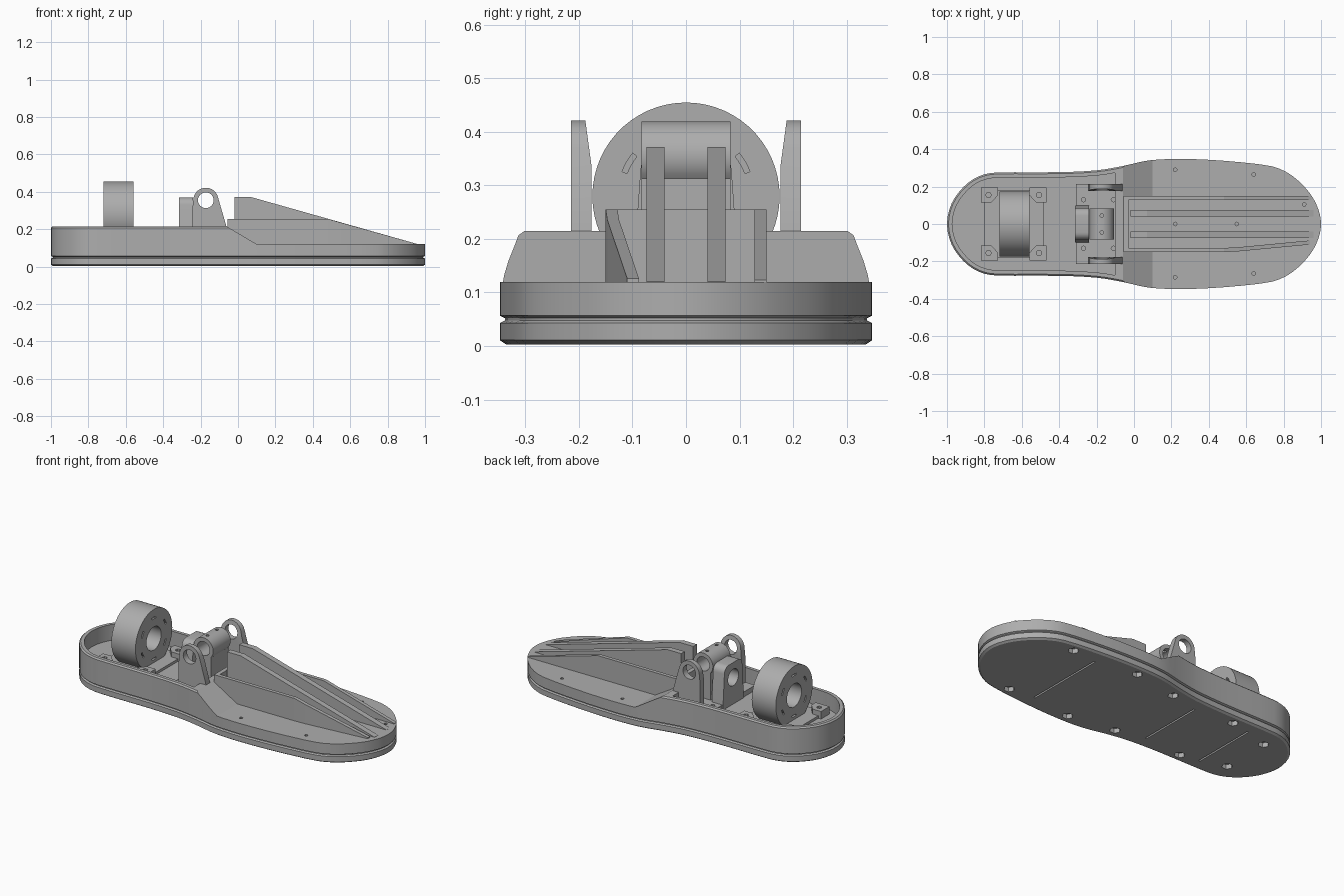
import bpy, bmesh, math
from mathutils import Vector

if "Cube" in bpy.data.objects:
    bpy.data.objects.remove(bpy.data.objects["Cube"])

GREY = bpy.data.materials.new("plain grey")
GREY.use_nodes = True
GREY.diffuse_color = (0.42, 0.42, 0.42, 1)
GREY.node_tree.nodes["Principled BSDF"].inputs["Base Color"].default_value = GREY.diffuse_color


def loft(name, rings):
    """Closed solid through rings that share a point count."""
    bm = bmesh.new()
    loops = [[bm.verts.new(p) for p in r] for r in rings]
    n = len(loops[0])
    for a, b in zip(loops, loops[1:]):
        for i in range(n):
            j = (i + 1) % n
            bm.faces.new((a[i], a[j], b[j], b[i]))
    bm.faces.new(loops[0][::-1])
    bm.faces.new(loops[-1])
    bmesh.ops.recalc_face_normals(bm, faces=bm.faces)
    mesh = bpy.data.meshes.new(name)
    bm.to_mesh(mesh)
    bm.free()
    mesh.materials.append(GREY)
    ob = bpy.data.objects.new(name, mesh)
    bpy.context.collection.objects.link(ob)
    return ob


def prism(name, pts, axis, lo, hi):
    """Extrude a 2D profile along an axis."""
    place = {"x": lambda u, v, w: (w, u, v),
             "y": lambda u, v, w: (u, w, v),
             "z": lambda u, v, w: (u, v, w)}[axis]
    return loft(name, [[place(u, v, w) for u, v in pts] for w in (lo, hi)])


def box(name, x0, x1, y0, y1, z0, z1):
    return prism(name, [(x0, y0), (x1, y0), (x1, y1), (x0, y1)], "z", z0, z1)


def arc(cu, cv, r, a0, a1, n):
    steps = [math.radians(a0 + (a1 - a0) * i / n) for i in range(n + 1)]
    return [(cu + r * math.cos(a), cv + r * math.sin(a)) for a in steps]


def circle(cu, cv, r, n=24):
    return arc(cu, cv, r, 0, 360, n)[:-1]


def cut(ob, cutters):
    for c in cutters:
        mod = ob.modifiers.new("cut", "BOOLEAN")
        mod.operation = "DIFFERENCE"
        mod.solver = "EXACT"
        mod.object = c
        bpy.context.view_layer.objects.active = ob
        bpy.ops.object.modifier_apply(modifier=mod.name)
        bpy.data.objects.remove(c)


def smooth(ob):
    bpy.ops.object.select_all(action="DESELECT")
    ob.select_set(True)
    bpy.context.view_layer.objects.active = ob
    bpy.ops.object.shade_smooth_by_angle(angle=math.radians(28))


# Foot outline: smooth curve through half-width stations, mirrored
half = [(-1, 0), (-.975, .11), (-.91, .2), (-.83, .255), (-.74, .275), (-.4, .277),
        (-.2, .287), (-.06, .31), (.08, .34), (.25, .348), (.48, .338), (.74, .308),
        (.85, .255), (.94, .165), (.985, .08), (1, 0)]
ctrl = [Vector(p) for p in half + [(x, -y) for x, y in half[-2:0:-1]]]
outline = []
for i in range(len(ctrl)):
    p0, p1, p2, p3 = (ctrl[(i + k) % len(ctrl)] for k in (-1, 0, 1, 2))
    for t in (0, 1 / 3, 2 / 3):
        m1, m2 = (p2 - p0) / 2, (p3 - p1) / 2
        d = p2 - p1
        m1 = m1 * min(1, d.length / max(m1.length, 1e-6))
        m2 = m2 * min(1, d.length / max(m2.length, 1e-6))
        outline.append(p1 * (2*t**3 - 3*t*t + 1) + m1 * (t**3 - 2*t*t + t)
                       + p2 * (3*t*t - 2*t**3) + m2 * (t**3 - t*t))


def inset(d):
    out = []
    for i, p in enumerate(outline):
        t = (outline[(i + 1) % len(outline)] - outline[i - 1]).normalized()
        out.append((p.x + t.y * d, p.y - t.x * d))
    return out


# Hull with the seam groove between sole and upper
FLOOR, RIM = .12, .215
layers = [(.012, .003), (0, .011), (0, .043), (.01, .048), (.01, .052), (0, .057),
          (0, RIM - .008), (.008, RIM)]
hull = loft("foot_hull", [[(x, y, z) for x, y in inset(d)] for d, z in layers])

# Toe deck with its slope, heel tray and the channel under the ribs
slope = prism("slope_cutter", [(-.06, RIM), (.1, FLOOR), (1.2, FLOOR), (1.2, .4), (-.06, .4)],
              "y", -.6, .6)
tray_pts = [(min(x, -.085), y) for x, y in inset(.028) if x < -.06]
tray = prism("tray_cutter", tray_pts, "z", FLOOR, .4)
channel = box("channel_cutter", -.05, .2, -.15, .15, FLOOR, .4)
cut(hull, [slope, tray, channel])

# Screw holes in the deck, sockets and grooves in the sole
deck = [(.22, .29), (.22, -.285), (.64, .265), (.64, -.265), (.22, 0), (.55, 0), (.91, .105)]
sole = deck[:4] + [(-.07, .24), (-.07, -.24), (-.77, .15), (-.77, -.15), (-.5, .22), (-.5, -.22)]
holes = [prism("screw_cutter", circle(x, y, .01, 8), "z", .1, .2) for x, y in deck]
holes += [prism("socket_cutter", circle(x, y, .03, 6), "z", -.05, .03) for x, y in sole]
for x, w in ((.48, .25), (-.25, .2), (-.62, .2)):
    holes.append(box("groove_cutter", x - .005, x + .005, -w, w, -.05, .012))
cut(hull, holes)
smooth(hull)

# Ramp ribs: two tall inner ribs, two lower outer ribs, one rear wall
def ramp(x):
    return .37 - (x - .07) * .28

for side, y in (("left", .057), ("right", -.057)):
    prism(side + "_tall_rib", [(-.02, FLOOR), (.96, FLOOR), (.96, ramp(.96)), (.07, .372),
                               (-.02, .372)], "y", y - .017, y + .017)


def outer_rib(name, path, t):
    rings = []
    for x, y in path:
        top = min(.255, ramp(x))
        rings.append([(x, y, FLOOR - .01), (x, y + t, FLOOR - .01), (x, y + t, top), (x, y, top)])
    return loft(name, rings)

knee = .07 + (.37 - .255) / .28
outer_rib("left_outer_rib", [(-.05, .128), (knee, .128), (.95, .128)], .022)
outer_rib("right_outer_rib", [(-.05, -.15), (knee, -.15), (.55, -.147), (.94, -.11)], .022)
box("rib_rear_wall", -.055, -.03, -.15, .15, FLOOR - .01, .255)

# Heel bearing: base plate, four screw pads and a round housing
box("heel_base", -.8, -.48, -.18, .18, FLOOR - .01, .135)
for sx in (-1, 1):
    for sy in (-1, 1):
        cx, cy = -.643 + sx * .135, sy * .155
        a, b = .04 * sx, .04 * sy
        pad = prism("heel_screw_pad", [(cx + a, cy + b), (cx - 1.3 * a, cy + b),
                                       (cx - 1.3 * a, cy), (cx - .4 * a, cy - b),
                                       (cx + a, cy - b)], "z", FLOOR - .01, .165)
        cut(pad, [prism("pad_cutter", circle(cx, cy, .014, 8), "z", .13, .2)])

housing = prism("heel_bearing_housing", arc(0, .28, .175, -66, 246, 52), "x", -.72, -.56)
bores = [prism("bore_cutter", circle(0, .28, .07), "x", -1, -.3)]
for k in range(6):
    a = 60 * k + 30
    ring = arc(0, .28, .128, a - 9, a + 9, 4) + arc(0, .28, .118, a + 9, a - 9, 4)
    for lo, hi in ((-.75, -.705), (-.575, -.53)):
        bores.append(prism("slot_cutter", ring, "x", lo, hi))
cut(housing, bores)
smooth(housing)

# Ankle: base plate, two lugs, cross barrel and rear bearing block
PX, PZ = -.172, .355
ankle = box("ankle_base", -.31, -.07, -.215, .215, FLOOR - .01, .15)
cut(ankle, [prism("base_cutter", circle(x, y, .012, 8), "z", .13, .2)
            for x in (-.27, -.11) for y in (-.13, .13)])

lug_pts = [(-.245, FLOOR), (-.062, FLOOR), (-.062, RIM)] + arc(PX, PZ, .067, 15, 180, 14) + [(-.245, .3)]
for side, s in (("left", 1), ("right", -1)):
    lug = prism(side + "_ankle_lug", lug_pts, "y", s * .177, s * .215)
    taper = prism("taper_cutter", [(s * .1, .34), (s * .177, .34), (s * .192, .45), (s * .1, .45)],
                  "x", -.4, 0)
    cut(lug, [prism("pin_cutter", circle(PX, PZ, .042), "y", -.4, .4), taper])
    smooth(lug)

barrel = prism("ankle_cross_barrel", arc(PX, PZ, .065, -40, 220, 28)
               + [(-.222, FLOOR), (-.122, FLOOR)], "y", -.083, .083)
cut(barrel, [prism("pin_cutter", circle(PX, PZ, .042), "y", -.4, .4)]
    + [prism("oil_hole_cutter", circle(PX, y, .01, 8), "z", PZ, .5) for y in (-.045, .045)])
smooth(barrel)

block = prism("ankle_rear_block", [(-.1, FLOOR), (.1, FLOOR), (.085, .33)]
              + arc(.045, .33, .04, 0, 90, 5) + arc(-.045, .33, .04, 90, 180, 5), "x", -.315, -.24)
cut(block, [prism("shaft_cutter", circle(0, .28, .05), "x", -.34, -.2)])
smooth(block)
